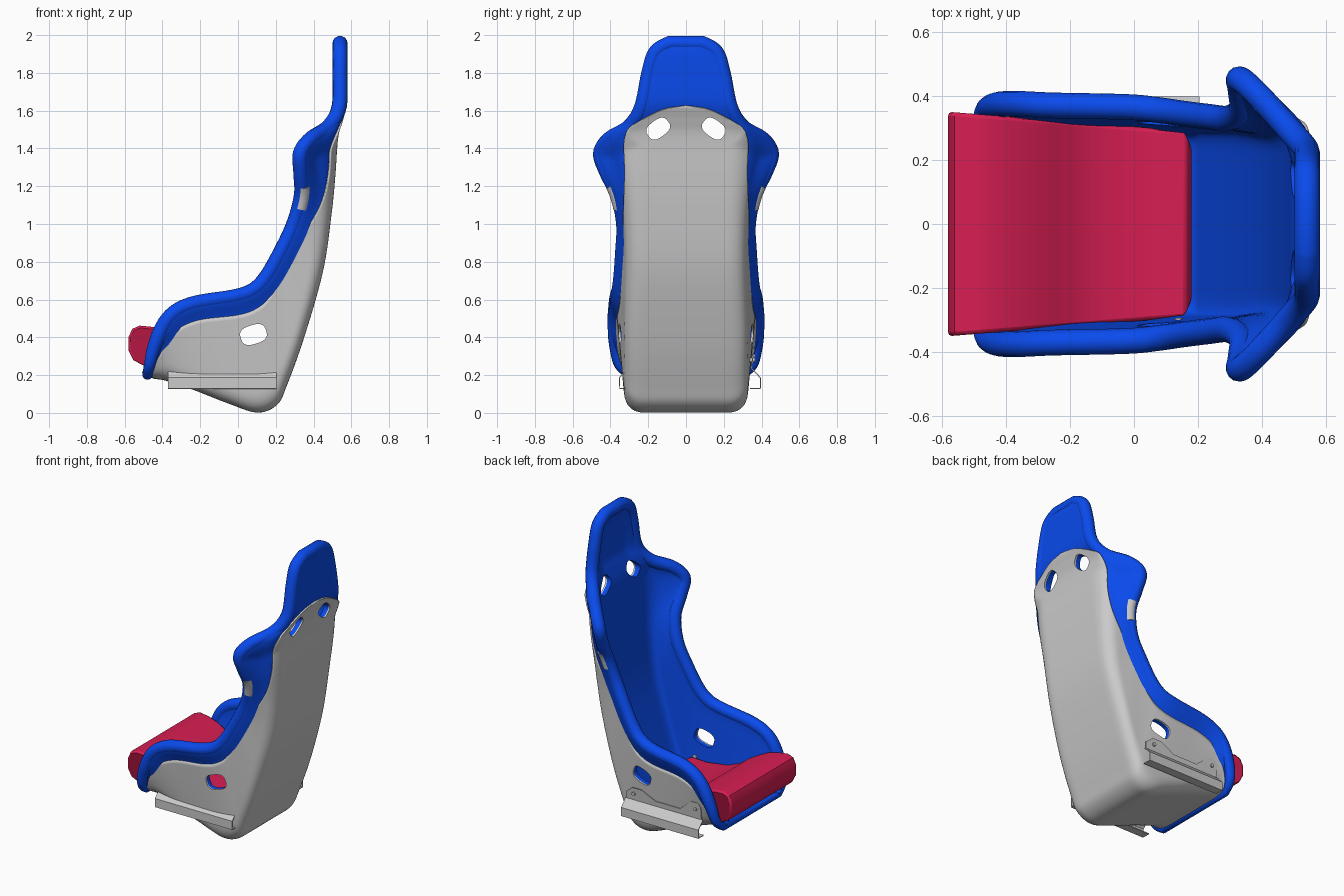
import bpy, bmesh, math
from mathutils import Vector
from mathutils.kdtree import KDTree

if "Cube" in bpy.data.objects:
    bpy.data.objects.remove(bpy.data.objects["Cube"])


def material(name, rgb):
    m = bpy.data.materials.new(name)
    m.diffuse_color = (*rgb, 1)
    m.use_nodes = True
    m.node_tree.nodes["Principled BSDF"].inputs["Base Color"].default_value = m.diffuse_color
    return m


BLUE = material("blue_fabric", (0.003, 0.07, 0.85))
RED = material("red_fabric", (0.68, 0.013, 0.085))

# Stations from front lip, under the seat, up the back to the head:
# spine x, spine z, floor half width, rim x, rim y, rim z, share covered by grey shell
STATIONS = [
    (-.470, .200, .20, -.480, .29, .200, .80),
    (-.440, .190, .28, -.468, .35, .255, .84),
    (-.380, .180, .30, -.440, .37, .360, .86),
    (-.230, .130, .31, -.370, .375, .500, .88),
    (-.050, .060, .31, -.250, .37, .575, .89),
    (.100, .012, .31, -.020, .365, .615, .89),
    (.200, .050, .31, .080, .355, .650, .89),
    (.250, .150, .31, .150, .345, .720, .88),
    (.340, .400, .31, .230, .335, .860, .88),
    (.440, .750, .30, .295, .33, 1.00, .86),
    (.485, 1.05, .30, .335, .36, 1.15, .75),
    (.505, 1.25, .31, .332, .42, 1.275, .65),
    (.515, 1.40, .31, .330, .452, 1.375, .62),
    (.525, 1.49, .28, .385, .405, 1.45, .66),
    (.545, 1.56, .24, .480, .30, 1.515, .78),
    (.572, 1.65, .20, .535, .235, 1.62, .80),
    (.575, 1.80, .16, .540, .197, 1.80, .80),
    (.575, 1.90, .12, .540, .16, 1.91, .80),
    (.570, 1.95, .06, .540, .085, 1.957, .80),
]
LAST = len(STATIONS) - 1


def station(s):
    i = min(int(s), LAST - 1)
    f = s - i
    a, b, c, d = (STATIONS[min(max(i + k, 0), LAST)] for k in (-1, 0, 1, 2))
    return [.5 * (2 * q + (r - p) * f + (2 * p - 5 * q + 4 * r - t) * f * f
                  + (3 * q - p - 3 * r + t) * f ** 3) for p, q, r, t in zip(a, b, c, d)]


def rim(s):
    return tuple(station(s)[3:6])


def flip(p):
    return (p[0], -p[1], p[2])


def ramp(v, a, b):
    return min(1, max(0, (v - a) / (b - a)))


HALF = [rim(LAST * i / 108) for i in range(109)]
RIM = HALF + [flip(p) for p in HALF[::-1]]
EDGES = RIM + [(HALF[-1][0], HALF[-1][1] * k / 8, HALF[-1][2]) for k in range(-8, 9)]
tree = KDTree(len(EDGES))
for idx, co in enumerate(EDGES):
    tree.insert(co, idx)
tree.balance()


def section(s, share, n):
    """Half cross-section, centre to rim, cut at a share of its length."""
    sx, sz, w, rx, ry, rz, _ = station(s)
    centre, corner, edge = Vector((sx, 0, sz)), Vector((sx, w, sz)), Vector((rx, ry, rz))
    a, b = corner.lerp(centre, .27), corner.lerp(edge, min(.4, .1 / (edge - corner).length))
    pts = [centre] + [a.lerp(corner, k / 10).lerp(corner.lerp(b, k / 10), k / 10) for k in range(11)] + [edge]
    lens = [(q - p).length for p, q in zip(pts, pts[1:])]
    out = []
    for j in range(n + 1):
        d, k = share * sum(lens) * j / n, 0
        while k < len(lens) - 1 and d > lens[k]:
            d -= lens[k]
            k += 1
        out.append(pts[k].lerp(pts[k + 1], d / lens[k]))
    return out


def smooth_shade(ob, angle):
    bpy.ops.object.select_all(action='DESELECT')
    bpy.context.view_layer.objects.active = ob
    ob.select_set(True)
    bpy.ops.object.shade_smooth_by_angle(angle=math.radians(angle))


def add_mesh(name, verts, faces, mat=None, smooth=40):
    me = bpy.data.meshes.new(name)
    me.from_pydata([tuple(v) for v in verts], [], faces)
    ob = bpy.data.objects.new(name, me)
    bpy.context.collection.objects.link(ob)
    if mat:
        me.materials.append(mat)
    if smooth:
        smooth_shade(ob, smooth)
    return ob


def prism(name, a, b, mat=None, smooth=40):
    """Closed solid between two matching outlines."""
    n = len(a)
    faces = [tuple(range(n)), tuple(range(2 * n - 1, n - 1, -1))]
    faces += [(i, n + i, n + (i + 1) % n, (i + 1) % n) for i in range(n)]
    ob = add_mesh(name, list(a) + list(b), faces, mat, smooth)
    bm = bmesh.new()
    bm.from_mesh(ob.data)
    bmesh.ops.recalc_face_normals(bm, faces=bm.faces)
    bm.to_mesh(ob.data)
    return ob


def thicken(ob, thickness, offset):
    m = ob.modifiers.new("thickness", 'SOLIDIFY')
    m.thickness, m.offset = thickness, offset
    return m


def loft(name, s0, s1, rows, share, mat, low, high, n=36):
    """Shell surface; close to the rim it swells outward, fading in between two heights."""
    verts, c = [], 2 * n + 1
    params = [s0 + (s1 - s0) * i / rows for i in range(rows + 1)]
    for s in params:
        half = section(s, share(s), n)
        verts += [Vector(flip(p)) for p in half[:0:-1]] + half
    ob = add_mesh(name, verts, [(i * c + j, (i + 1) * c + j, (i + 1) * c + j + 1, i * c + j + 1)
                                for i in range(rows) for j in range(c - 1)], mat)
    group = ob.vertex_groups.new(name="swell")
    for v, nrm in zip(ob.data.vertices, [v.normal.copy() for v in ob.data.vertices]):
        e = ramp(tree.find(v.co)[2], .125, 0)
        e = e * e * (3 - 2 * e) * ramp(v.co.z, low, high) * ramp(v.co.z, 1.97, 1.93)
        group.add([v.index], (.03 + .042 * e) / .075, 'REPLACE')
        new = v.co - nrm * .036 * e
        new.x = min(new.x, station(params[v.index // c])[0])
        v.co = new
    return ob


# Grey outer shell with an arched top
ARCH, START = 14.8, 13.3


def shell_share(s):
    return max(.02, station(s)[6] * math.sqrt(max(0, 1 - (max(0, s - START) / (ARCH - START)) ** 2.4)))


shell = loft("seat_shell", .25, ARCH, 120, shell_share, None, 1.3, 1.42)
thicken(shell, .01, -1)

# Blue padding that swells smoothly into the rim
pad = loft("seat_padding", 0, LAST, 108, lambda s: 1, BLUE, .27, .42)
thicken(pad, .075, 1).vertex_group = "swell"


# Rolled rim around the whole opening, with grey guard sleeves outside
def tube(name, pts, radius, cyclic, mat=None):
    cu = bpy.data.curves.new(name, 'CURVE')
    cu.dimensions, cu.bevel_depth, cu.bevel_resolution = '3D', radius, 5
    cu.use_fill_caps = not cyclic
    sp = cu.splines.new('POLY')
    sp.points.add(len(pts) - 1)
    for p, co in zip(sp.points, pts):
        p.co = (*co, 1)
        p.radius = .65 + .35 * ramp(co[2], .2, .4)
    sp.use_cyclic_u = cyclic
    ob = bpy.data.objects.new(name, cu)
    bpy.context.collection.objects.link(ob)
    if mat:
        cu.materials.append(mat)
    bpy.ops.object.select_all(action='DESELECT')
    bpy.context.view_layer.objects.active = ob
    ob.select_set(True)
    bpy.ops.object.convert(target='MESH')
    smooth_shade(bpy.context.view_layer.objects.active, 50)


tube("rim_roll", RIM, .04, True, BLUE)
guard = [(x + .008, y + .006, z) for x, y, z in (rim(9.55 + .85 * i / 8) for i in range(9))]
tube("rim_guard_a", guard, .037, False)
tube("rim_guard_b", [flip(p) for p in guard], .037, False)


# Harness openings cut through padding and shell
def slot(a, b, angle):
    pts = []
    for k in range(28):
        c, s = math.cos(math.tau * k / 28), math.sin(math.tau * k / 28)
        u, v = a * math.copysign(abs(c) ** .7, c), b * math.copysign(abs(s) ** .7, s)
        pts.append((u * math.cos(angle) - v * math.sin(angle), u * math.sin(angle) + v * math.cos(angle)))
    return pts


cutters = [prism("lap_belt_cutter", *[[(.082 + u, y, .415 + v) for u, v in slot(.07, .05, .3)] for y in (-.6, .6)], smooth=0)]
for side in (-1, 1):
    cutters.append(prism("shoulder_belt_cutter", *[[(x, side * .147 + u, 1.505 + v) for u, v in slot(.065, .045, -side * .65)]
                                                   for x in (.42, .7)], smooth=0))
for c in cutters:
    c.hide_render = True
    c.hide_set(True)
    c.display_type = 'WIRE'
    for ob in (pad, shell):
        m = ob.modifiers.new("opening", 'BOOLEAN')
        m.operation, m.object, m.solver = 'DIFFERENCE', c, 'EXACT'

# Red seat cushion, wider at the front and tucked in underneath
PROFILE = [(-.5, .25), (-.555, .28), (-.58, .33), (-.58, .40), (-.56, .445), (-.52, .462), (-.45, .455), (-.38, .435), (-.31, .40),
           (-.25, .365), (-.19, .32), (-.1, .285), (.05, .27), (.165, .28), (.18, .25), (.16, .12), (0, .1), (-.3, .22), (-.44, .25)]
sides = [[(x, k * (.35 - .08 * (x + .58)) * (.82 if z < .255 and x > -.5 else 1), z) for x, z in PROFILE] for k in (-1, 1)]
cushion = prism("seat_cushion", *sides, mat=RED, smooth=35)
bev = cushion.modifiers.new("soft_edge", 'BEVEL')
bev.width, bev.segments, bev.limit_method, bev.angle_limit = .012, 2, 'ANGLE', math.radians(50)

# Side mounting rails with bolted plates
for side, shift, tag in ((1, 0, "a"), (-1, -.042, "b")):
    bend = [(.34, .13), (.395, .13), (.395, .185), (.347, .235)]
    verts = [(x, side * (y + shift), z) for y, z in bend for x in (-.37, .205)]
    rail = add_mesh("mount_rail_" + tag, verts, [(2 * i, 2 * i + 1, 2 * i + 3, 2 * i + 2) for i in range(3)], smooth=0)
    thicken(rail, .006, 0)
    shape = [(-.36, .23), (.2, .23), (.2, .28), (.15, .32), (.08, .32), (-.02, .27), (-.2, .27), (-.29, .345), (-.34, .345), (-.36, .32)]
    prism("mount_plate_" + tag, *[[(x, side * (y + shift + .1 * (z - .23)), z) for x, z in shape] for y in (.344, .35)], smooth=0)
    for x, z in ((-.32, .3), (.14, .28)):
        prism("mount_bolt_" + tag, *[[(x + .012 * math.cos(k * math.tau / 12), side * (y + shift), z + .012 * math.sin(k * math.tau / 12))
                                      for k in range(12)] for y in (.335, .365)])
